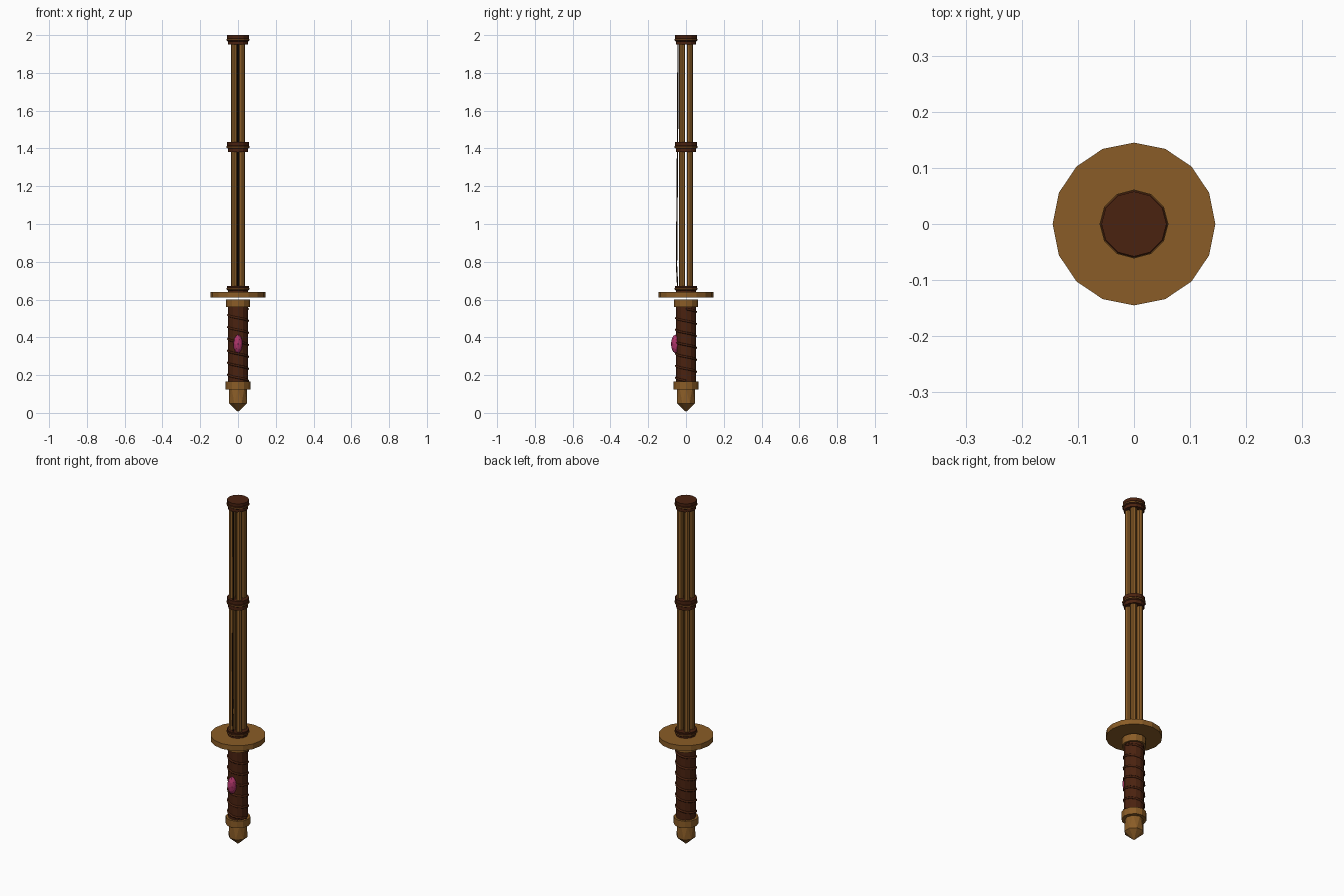
import bpy, bmesh, math
from mathutils import Vector

if "Cube" in bpy.data.objects:
    bpy.data.objects.remove(bpy.data.objects["Cube"])


def material(name, rgb):
    m = bpy.data.materials.new(name)
    m.diffuse_color = (*rgb, 1)
    m.use_nodes = True
    m.node_tree.nodes["Principled BSDF"].inputs["Base Color"].default_value = m.diffuse_color
    return m


BAMBOO = material("golden bamboo", (0.255, 0.108, 0.020))
LEATHER = material("dark leather", (0.068, 0.016, 0.005))
WRAP = material("black brown cord", (0.022, 0.009, 0.004))
PINK = material("pink gem", (0.42, 0.035, 0.14))


def make(name, bm, mat):
    bmesh.ops.recalc_face_normals(bm, faces=bm.faces)
    me = bpy.data.meshes.new(name)
    bm.to_mesh(me)
    bm.free()
    me.materials.append(mat)
    ob = bpy.data.objects.new(name, me)
    bpy.context.collection.objects.link(ob)
    return ob


def lathe(name, profile, sides, mat, twist=0.0, centre=(0, 0)):
    """Stack of (radius, z) rings, capped; twist turns each ring half a side."""
    bm = bmesh.new()
    rings = []
    for k, (r, z) in enumerate(profile):
        if r == 0:
            rings.append([bm.verts.new((*centre, z))])
            continue
        rings.append([bm.verts.new((
            centre[0] + r * math.cos(math.tau * (i + twist * k) / sides),
            centre[1] + r * math.sin(math.tau * (i + twist * k) / sides), z))
            for i in range(sides)])
    for a, b in zip(rings, rings[1:]):
        for i in range(sides):
            j = (i + 1) % sides
            if len(a) == 1:
                bm.faces.new((a[0], b[j], b[i]))
            elif len(b) == 1:
                bm.faces.new((a[i], a[j], b[0]))
            elif twist:
                bm.faces.new((a[i], a[j], b[i]))
                bm.faces.new((a[j], b[j], b[i]))
            else:
                bm.faces.new((a[i], a[j], b[j], b[i]))
    for ring in (rings[0], rings[-1]):
        if len(ring) > 1:
            bm.faces.new(ring)
    return make(name, bm, mat)


def tube(name, points, radius, mat, res=1):
    cu = bpy.data.curves.new(name, "CURVE")
    cu.dimensions = "3D"
    cu.bevel_depth = radius
    cu.bevel_resolution = res
    cu.use_fill_caps = True
    sp = cu.splines.new("POLY")
    sp.points.add(len(points) - 1)
    for p, co in zip(sp.points, points):
        p.co = (*co, 1)
    cu.materials.append(mat)
    ob = bpy.data.objects.new(name, cu)
    bpy.context.collection.objects.link(ob)
    return ob


# Pommel and handle collars
lathe("pommel", [(0, 0.005), (0.051, 0.05), (0.047, 0.13)], 8, BAMBOO, twist=0.5)
lathe("lower_collar", [(0.065, 0.125), (0.065, 0.165)], 12, BAMBOO)
lathe("upper_collar", [(0.063, 0.56), (0.063, 0.60)], 12, BAMBOO)

# Handle with a spiral wrap
lathe("handle", [(0.052, 0.16), (0.052, 0.565)], 12, LEATHER)
turns, steps = 6, 12
tube("handle_wrap", [
    (0.053 * math.cos(math.tau * i / steps), 0.053 * math.sin(math.tau * i / steps),
     0.55 - 0.38 * i / (turns * steps)) for i in range(turns * steps + 1)], 0.006, LEATHER)

# Gem on the front of the handle
bm = bmesh.new()
bmesh.ops.create_icosphere(bm, subdivisions=2, radius=1)
bmesh.ops.scale(bm, vec=Vector((0.025, 0.026, 0.05)), verts=bm.verts)
bmesh.ops.translate(bm, vec=Vector((0, -0.054, 0.365)), verts=bm.verts)
make("gem", bm, PINK)

# Round guard
lathe("guard", [(0.145, 0.61), (0.145, 0.64)], 16, BAMBOO)

# Four bamboo rods
for sx in (-1, 1):
    for sy in (-1, 1):
        lathe("blade_rod", [(0.017, 0.63), (0.017, 1.96)], 8, BAMBOO,
              centre=(0.021 * sx, 0.021 * sy))

# Leather bands around the rods, each with a raised rim and thin gold line
for name, lo, hi in (("base_band", 0.64, 0.673), ("middle_band", 1.38, 1.435),
                     ("tip_cap", 1.95, 2.0)):
    mid = (lo + hi) / 2
    lathe(name, [(0.054, lo), (0.054, mid - 0.008), (0.060, mid - 0.004),
                 (0.060, mid + 0.004), (0.057, mid + 0.008), (0.058, hi)], 12, LEATHER)
    lathe(name + "_line", [(0.0615, mid - 0.002), (0.0615, mid + 0.002)], 12, BAMBOO)

# Cord running down the front
tube("front_cord", [(0, -0.042, 1.96), (0, -0.045, 1.41), (0, -0.050, 0.78),
                    (0, -0.044, 0.66)], 0.004, WRAP)
